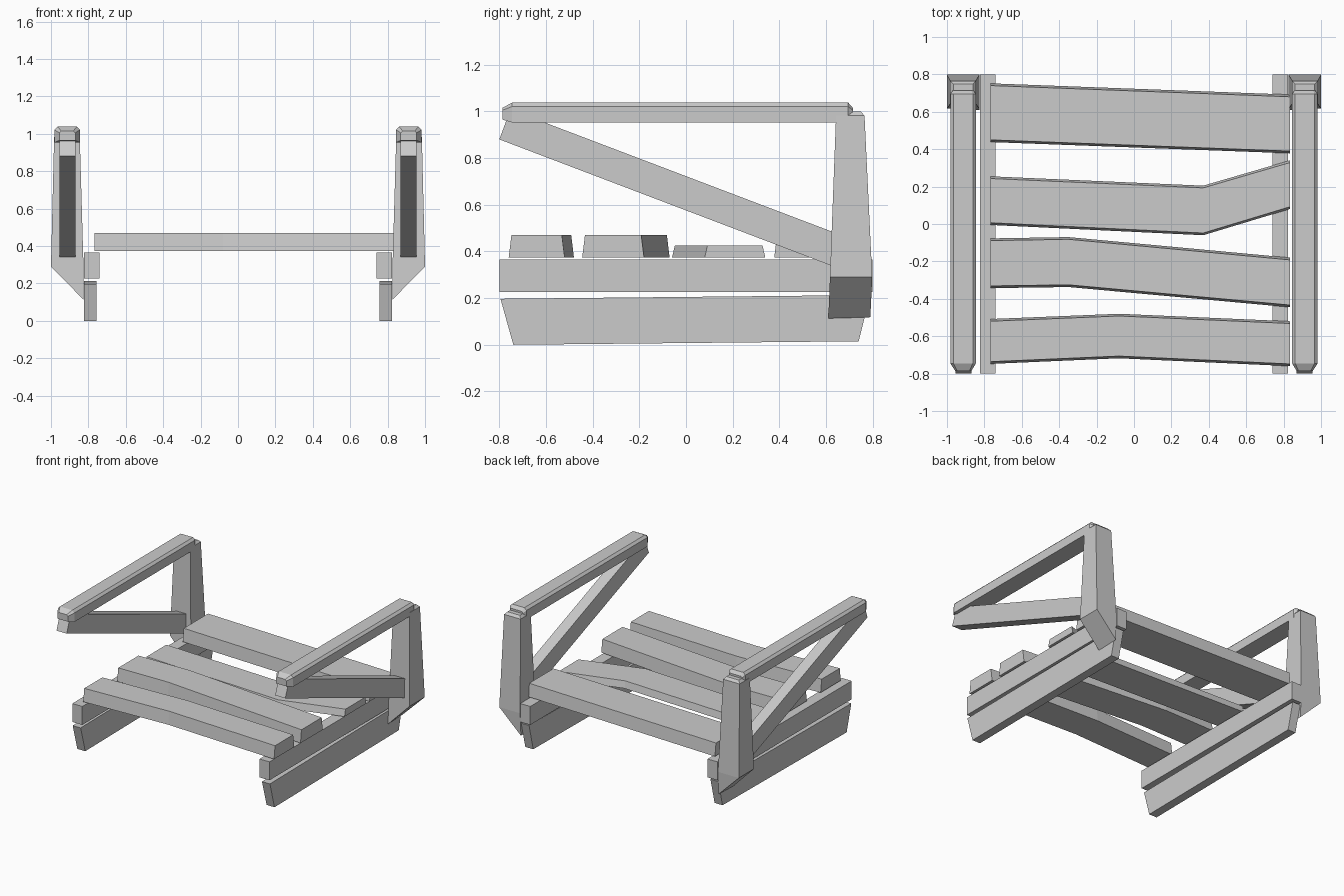
import bpy, bmesh

if "Cube" in bpy.data.objects:
    bpy.data.objects.remove(bpy.data.objects["Cube"])


def loft(name, rings, mirror=False):
    """Skin a series of equal-length point rings and cap both ends."""
    bm = bmesh.new()
    vs = [[bm.verts.new(p) for p in ring] for ring in rings]
    n = len(rings[0])
    for a, b in zip(vs, vs[1:]):
        for i in range(n):
            j = (i + 1) % n
            bm.faces.new((a[i], a[j], b[j], b[i]))
    bm.faces.new(vs[0])
    bm.faces.new(vs[-1])
    bmesh.ops.recalc_face_normals(bm, faces=bm.faces)
    me = bpy.data.meshes.new(name)
    bm.to_mesh(me)
    bm.free()
    ob = bpy.data.objects.new(name, me)
    bpy.context.collection.objects.link(ob)
    if mirror:
        ob.modifiers.new("mirror", 'MIRROR')
    return ob


def side_board(name, x0, x1, profile):
    """Board cut from a y-z profile, repeated on both sides."""
    return loft(name, [[(x, y, z) for y, z in profile] for x in (x0, x1)], True)


def rect(x0, x1, y0, y1, z):
    return [(x0, y0, z), (x1, y0, z), (x1, y1, z), (x0, y1, z)]


# Runners and rails
side_board("runner", 0.757, 0.823,
           [(-0.74, 0), (0.74, 0.015), (0.79, 0.213), (-0.795, 0.197)])
side_board("rail", 0.74, 0.823,
           [(-0.8, 0.226), (0.8, 0.226), (0.8, 0.365), (-0.8, 0.365)])

# Diagonal arm braces
side_board("arm_brace", 0.87, 0.955,
           [(-0.8, 0.88), (0.67, 0.321), (0.67, 0.468), (-0.752, 1.008)])

# Tapered rear posts with slanted foot and chamfered top
foot = [(0.825, 0.61, 0.113), (0.829, 0.61, 0.116),
        (0.829, 0.79, 0.122), (0.825, 0.79, 0.118)]
loft("rear_post", [
    foot,
    rect(0.826, 1.0, 0.617, 0.798, 0.29),
    rect(0.846, 0.983, 0.643, 0.765, 0.982),
    rect(0.862, 0.966, 0.66, 0.748, 1.0)], True)


# Armrests with chamfered top edges and a narrowed front tip
def arm_ring(y, x0, x1, z0, z1, c):
    return [(x0, y, z0), (x1, y, z0), (x1, y, z1 - c),
            (x1 - c, y, z1), (x0 + c, y, z1), (x0, y, z1 - c)]


loft("armrest", [
    arm_ring(-0.787, 0.87, 0.955, 0.965, 1.015, 0.01),
    arm_ring(-0.745, 0.845, 0.982, 0.953, 1.038, 0.017),
    arm_ring(0.695, 0.845, 0.982, 0.953, 1.038, 0.017),
    arm_ring(0.715, 0.86, 0.968, 0.955, 1.015, 0.01)], True)

# Seat slats: top height and stations of (x, front y, back y)
slats = [
    (0.47, [(-0.768, -0.748, -0.508), (-0.08, -0.718, -0.48), (0.833, -0.76, -0.52)]),
    (0.47, [(-0.768, -0.343, -0.077), (-0.35, -0.337, -0.07), (0.833, -0.445, -0.18)]),
    (0.425, [(-0.768, -0.005, 0.255), (0.37, -0.06, 0.205), (0.833, 0.08, 0.34)]),
    (0.47, [(-0.768, 0.438, 0.752), (0.833, 0.378, 0.692)]),
]
t = 0.012
for i, (top, stations) in enumerate(slats):
    loft(f"seat_slat_{i + 1}", [
        [(x, a, 0.373), (x, b, 0.373), (x, b - t, top), (x, a + t, top)]
        for x, a, b in stations])
